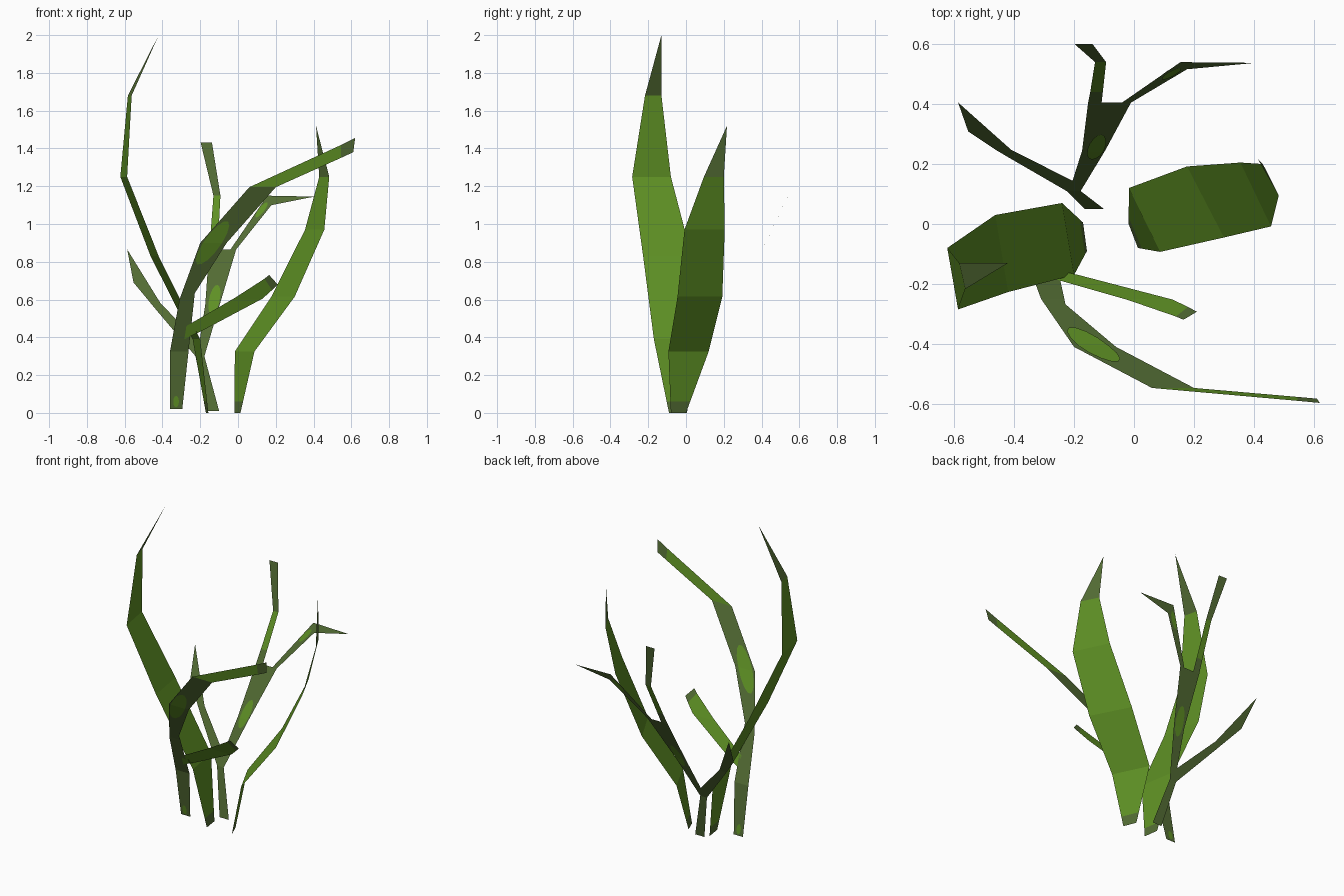
import bpy, bmesh, math
from mathutils import Vector

if "Cube" in bpy.data.objects:
    bpy.data.objects.remove(bpy.data.objects["Cube"])


def material(name, rgb):
    m = bpy.data.materials.new(name)
    m.diffuse_color = (*rgb, 1)
    m.use_nodes = True
    m.node_tree.nodes["Principled BSDF"].inputs["Base Color"].default_value = m.diffuse_color
    return m


BRIGHT = material("bright_green", (0.114, 0.283, 0.018))
DULL = material("dull_green", (0.086, 0.150, 0.034))


def finish(name, bm, mats):
    me = bpy.data.meshes.new(name)
    bm.to_mesh(me)
    bm.free()
    for m in mats:
        me.materials.append(m)
    ob = bpy.data.objects.new(name, me)
    bpy.context.collection.objects.link(ob)
    return ob


def cut(bm, z):
    bmesh.ops.bisect_plane(bm, geom=bm.verts[:] + bm.edges[:] + bm.faces[:],
                           plane_co=(0, 0, z), plane_no=(0, 0, 1))


def bend_y(z, bends):
    """Depth of a bent card at height z."""
    for (z0, y0), (z1, y1) in zip(bends, bends[1:]):
        if z <= z1:
            break
    return y0 + (y1 - y0) * (z - z0) / (z1 - z0)


def card(name, outline, bends, mat, offsets=(0,)):
    """Flat outline in x-z, folded along the card's bend lines."""
    bm = bmesh.new()
    bm.faces.new([bm.verts.new((x, 0, z)) for x, z in outline])
    bmesh.ops.triangulate(bm, faces=bm.faces[:])
    for z, _ in bends[1:-1]:
        cut(bm, z)
    for v in bm.verts:
        v.co.y = bend_y(v.co.z, bends)
    if len(offsets) == 2:
        back = bmesh.ops.duplicate(bm, geom=bm.verts[:] + bm.edges[:] + bm.faces[:])["geom"]
        moved = {g for g in back if isinstance(g, bmesh.types.BMVert)}
        for v in bm.verts:
            v.co.y += offsets[1] if v in moved else offsets[0]
    return finish(name, bm, [mat])


def patch(name, cx, cz, long_r, short_r, tilt, bends):
    """Thin oval spot on both sides of a stem."""
    pts = []
    for i in range(14):
        a = math.tau * i / 14
        u, w = long_r * math.cos(a), short_r * math.sin(a)
        pts.append((cx + u * math.sin(tilt) + w * math.cos(tilt),
                    cz + u * math.cos(tilt) - w * math.sin(tilt)))
    card(name, pts, bends, BRIGHT, (-0.004, 0.004))


def blade(name, rows, tip):
    """Broad leaf: paired edge points per row, closed by a pointed tip."""
    bm = bmesh.new()
    pairs = [[bm.verts.new((x, y, z)) for x, y in (a, b)] for z, a, b in rows]
    for p, q in zip(pairs, pairs[1:]):
        bm.faces.new((p[0], p[1], q[1], q[0]))
    bm.faces.new((*pairs[-1], bm.verts.new(tip)))
    cut(bm, 0.06)
    top = rows[-1][0]
    for f in bm.faces:
        z = f.calc_center_median().z
        f.material_index = int(z > top or z < 0.06)
    finish(name, bm, [BRIGHT, DULL])


# Broad leaf blades
blade("left_blade", [
    (0.0, (-0.157, -0.09), (-0.17, 0.005)),
    (0.39, (-0.20, -0.17), (-0.24, 0.07)),
    (0.83, (-0.42, -0.227), (-0.463, 0.03)),
    (1.25, (-0.587, -0.285), (-0.623, -0.08)),
    (1.68, (-0.563, -0.217), (-0.583, -0.13))], (-0.42, -0.13, 2.0))
blade("right_blade", [
    (0.0, (0.013, -0.08), (-0.018, 0.0)),
    (0.325, (0.087, -0.093), (-0.017, 0.12)),
    (0.615, (0.30, -0.045), (0.177, 0.192)),
    (0.97, (0.457, -0.008), (0.355, 0.205)),
    (1.25, (0.483, 0.095), (0.43, 0.20))], (0.413, 0.217, 1.52))

# Front stem, bending toward the viewer
FRONT = [(0.02, -0.06), (0.325, -0.115), (0.60, -0.25), (0.90, -0.41), (1.195, -0.547), (1.455, -0.597)]
card("front_stem", [(-0.36, 0.02), (-0.295, 0.02), (-0.295, 0.325), (-0.25, 0.60), (-0.06, 0.90),
                    (0.20, 1.195), (0.06, 1.195), (-0.20, 0.90), (-0.31, 0.60), (-0.36, 0.325)], FRONT, DULL)
card("front_stem_arm", [(0.06, 1.195), (0.20, 1.195), (0.545, 1.35), (0.545, 1.418)], FRONT, BRIGHT)
card("front_stem_arm_tip", [(0.545, 1.35), (0.61, 1.38), (0.62, 1.455), (0.545, 1.418)], FRONT, DULL)
card("front_side_branch", [(-0.284, 0.39), (-0.18, 0.44), (0.13, 0.605), (0.18, 0.65), (0.14, 0.71),
                           (-0.015, 0.61), (-0.273, 0.46)], FRONT, BRIGHT)
card("front_side_branch_tip", [(0.18, 0.65), (0.21, 0.68), (0.165, 0.73), (0.14, 0.71)], FRONT, DULL)
patch("front_stem_spot", -0.135, 0.90, 0.14, 0.042, math.radians(36), FRONT)
patch("front_stem_base_spot", -0.328, 0.06, 0.03, 0.015, 0, FRONT)

# Back stem, bending away
BACK = [(0.01, 0.05), (0.30, 0.11), (0.575, 0.245), (0.865, 0.405), (1.15, 0.54), (1.432, 0.60)]
card("back_stem", [(-0.165, 0.01), (-0.10, 0.01), (-0.178, 0.30), (-0.11, 0.575), (-0.01, 0.865),
                   (-0.153, 0.865), (-0.173, 0.575), (-0.205, 0.37), (-0.225, 0.30)], BACK, DULL)
card("back_left_branch", [(-0.225, 0.30), (-0.205, 0.37), (-0.41, 0.58), (-0.587, 0.866),
                          (-0.553, 0.69), (-0.42, 0.53)][::-1], BACK, DULL)
card("back_fork_lower", [(-0.153, 0.865), (-0.108, 0.865), (-0.104, 0.94), (-0.146, 0.94)], BACK, DULL)
card("back_fork_middle", [(-0.146, 0.94), (-0.104, 0.94), (-0.093, 1.15), (-0.13, 1.15)], BACK, BRIGHT)
card("back_fork_top", [(-0.13, 1.15), (-0.093, 1.15), (-0.138, 1.432), (-0.198, 1.432)], BACK, DULL)
card("back_right_branch", [(-0.04, 0.865), (-0.01, 0.865), (0.177, 1.10), (0.405, 1.145),
                           (0.155, 1.15)], BACK, DULL)
patch("back_stem_spot", -0.125, 0.60, 0.08, 0.028, math.radians(12), BACK)
patch("back_branch_spot", 0.125, 1.075, 0.05, 0.014, math.radians(38), BACK)
